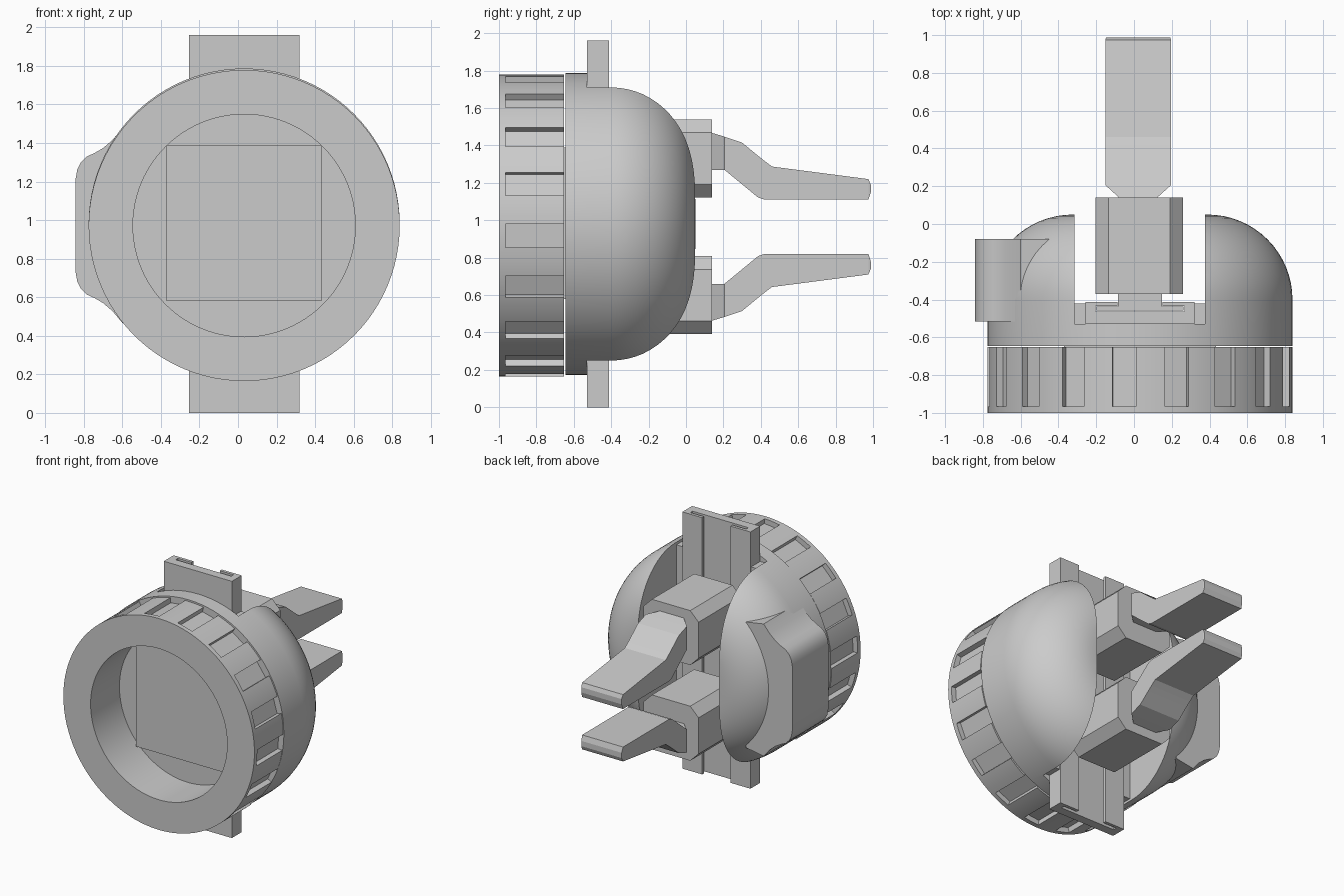
import bpy, bmesh
from math import sin, cos, pi, radians
from mathutils import Vector, Matrix

if "Cube" in bpy.data.objects:
    bpy.data.objects.remove(bpy.data.objects["Cube"])

CX, CZ = 0.032, 0.972        # main axis, running along y
SZ = 0.98                    # height of the rear shell axis
MID = 0.965                  # mirror height of the two sliding pins


def finish(name, bm, smooth=False):
    bmesh.ops.recalc_face_normals(bm, faces=bm.faces)
    me = bpy.data.meshes.new(name)
    bm.to_mesh(me)
    bm.free()
    ob = bpy.data.objects.new(name, me)
    bpy.context.collection.objects.link(ob)
    if smooth:
        shade(ob)
    return ob


def shade(ob):
    bpy.ops.object.select_all(action='DESELECT')
    ob.select_set(True)
    bpy.context.view_layer.objects.active = ob
    bpy.ops.object.shade_smooth_by_angle(angle=radians(30))


def add_box(bm, x0, x1, y0, y1, z0, z1, mat=Matrix()):
    size = Matrix.Diagonal((x1 - x0, y1 - y0, z1 - z0, 1))
    pos = Matrix.Translation(((x0 + x1) / 2, (y0 + y1) / 2, (z0 + z1) / 2))
    bmesh.ops.create_cube(bm, size=1, matrix=mat @ pos @ size)


def box(name, *dims):
    bm = bmesh.new()
    add_box(bm, *dims)
    return finish(name, bm)


def loft(bm, rings, closed=False):
    """Skin equal-length point rings; cap the ends unless closed."""
    vs = [[bm.verts.new(p) for p in r] for r in rings]
    n = len(vs[0])
    for a, b in zip(vs, vs[1:] + vs[:1] if closed else vs[1:]):
        for i in range(n):
            j = (i + 1) % n
            bm.faces.new((a[i], a[j], b[j], b[i]))
    if not closed:
        bm.faces.new(vs[0])
        bm.faces.new(vs[-1])


def lathe(name, profile, cz, closed, n=96):
    """Turn (radius, y) points about the main axis."""
    bm = bmesh.new()
    loft(bm, [[(CX + r * cos(2 * pi * i / n), y, cz + r * sin(2 * pi * i / n))
               for i in range(n)] for r, y in profile], closed)
    return finish(name, bm)


def cut(ob, cutter):
    m = ob.modifiers.new("cut", 'BOOLEAN')
    m.operation, m.solver, m.object = 'DIFFERENCE', 'EXACT', cutter
    bpy.context.view_layer.objects.active = ob
    bpy.ops.object.modifier_apply(modifier=m.name)
    bpy.data.objects.remove(cutter)
    shade(ob)


# Front ring with 18 grip recesses
R, HOLE = 0.807, 0.577
ring = lathe("grip_ring", [(HOLE, -1), (R, -1), (R, -0.652), (HOLE, -0.652)], CZ, True)
bm = bmesh.new()
for k in range(18):
    turn = Matrix.Translation((CX, 0, CZ)) @ Matrix.Rotation(radians(4 - 20 * k), 4, 'Y')
    add_box(bm, R - 0.04, R + 0.1, -0.965, -0.6, -0.063, 0.063, turn)
cut(ring, finish("grip_cutter", bm))

# Rear shell: drum with a rounded back, split by a vertical slot
prof = [(R, -0.645)] + [(0.357 + 0.45 * cos(t), -0.4 + 0.45 * sin(t))
                        for t in [pi / 2 * i / 16 for i in range(17)]]
shell = lathe("rear_shell", prof, SZ, False)
cut(shell, box("slot_cutter", -0.315, 0.375, -0.53, 0.5, -0.5, 2.5))

# Square pad on the floor of the front opening
box("front_pad", -0.37, 0.433, -0.70, -0.64, 0.58, 1.388)

# Side lug with rounded corners flaring into the shell
half = [(-0.45, 0.48), (-0.6, 0.505), (-0.65, 0.445), (-0.70, 0.402), (-0.745, 0.376),
        (-0.785, 0.358), (-0.815, 0.328), (-0.834, 0.29), (-0.842, 0.245)]
outline = half + [(x, -z) for x, z in reversed(half)]
bm = bmesh.new()
loft(bm, [[(x, y, CZ + z) for x, z in outline] for y in (-0.515, -0.08)])
finish("side_lug", bm, True)

# Vertical rail with a T-shaped groove
side = [(0.2875, -0.53), (0.2875, -0.412), (0.12, -0.412), (0.12, -0.435),
        (0.235, -0.435), (0.235, -0.462)]
outline = side + [(-x, y) for x, y in reversed(side)]
bm = bmesh.new()
loft(bm, [[(CX + x, y, z) for x, y in outline] for z in (0, 1.96)])
finish("slide_rail", bm)

# Fillers between rail and slot walls
for name, x0, x1 in (("rail_filler_left", -0.315, -0.2555), ("rail_filler_right", 0.3195, 0.375)):
    box(name, x0, x1, -0.53, -0.42, SZ - 0.71, SZ + 0.71)

# Sliding pins: chamfered block, T foot, bent blade; mirrored about mid height
blade = [(0.13, 1.27, 1.47, 0.09), (0.205, 1.27, 1.447, 0.173), (0.30, 1.192, 1.415, 0.173),
         (0.385, 1.122, 1.345, 0.173), (0.42, 1.11, 1.317, 0.173), (0.46, 1.11, 1.287, 0.173),
         (0.975, 1.11, 1.22, 0.173), (0.988, 1.15, 1.19, 0.17)]
for label, s in (("upper", 1), ("lower", -1)):
    def at(z):
        return MID + s * (z - MID)
    w, h, c, zc = 0.232, 0.208, 0.07, 1.33
    octagon = [(w, h - c), (w - c, h), (c - w, h), (-w, h - c),
               (-w, c - h), (c - w, -h), (w - c, -h), (w, c - h)]
    bm = bmesh.new()
    loft(bm, [[(0.028 + x, y, at(zc + z)) for x, z in octagon] for y in (-0.37, 0.14)])
    finish(label + "_pin_block", bm)

    z0, z1 = sorted((at(zc - 0.13), at(zc + 0.13)))
    bm = bmesh.new()
    add_box(bm, CX - 0.117, CX + 0.117, -0.44, -0.36, z0, z1)
    add_box(bm, CX - 0.23, CX + 0.23, -0.459, -0.438, z0, z1)
    finish(label + "_slide_foot", bm)

    bm = bmesh.new()
    loft(bm, [[(0.022 + x, y, at(z)) for x, z in
               ((-hw, lo), (hw, lo), (hw, hi), (-hw, hi))] for y, lo, hi, hw in blade])
    finish(label + "_pin_blade", bm)
